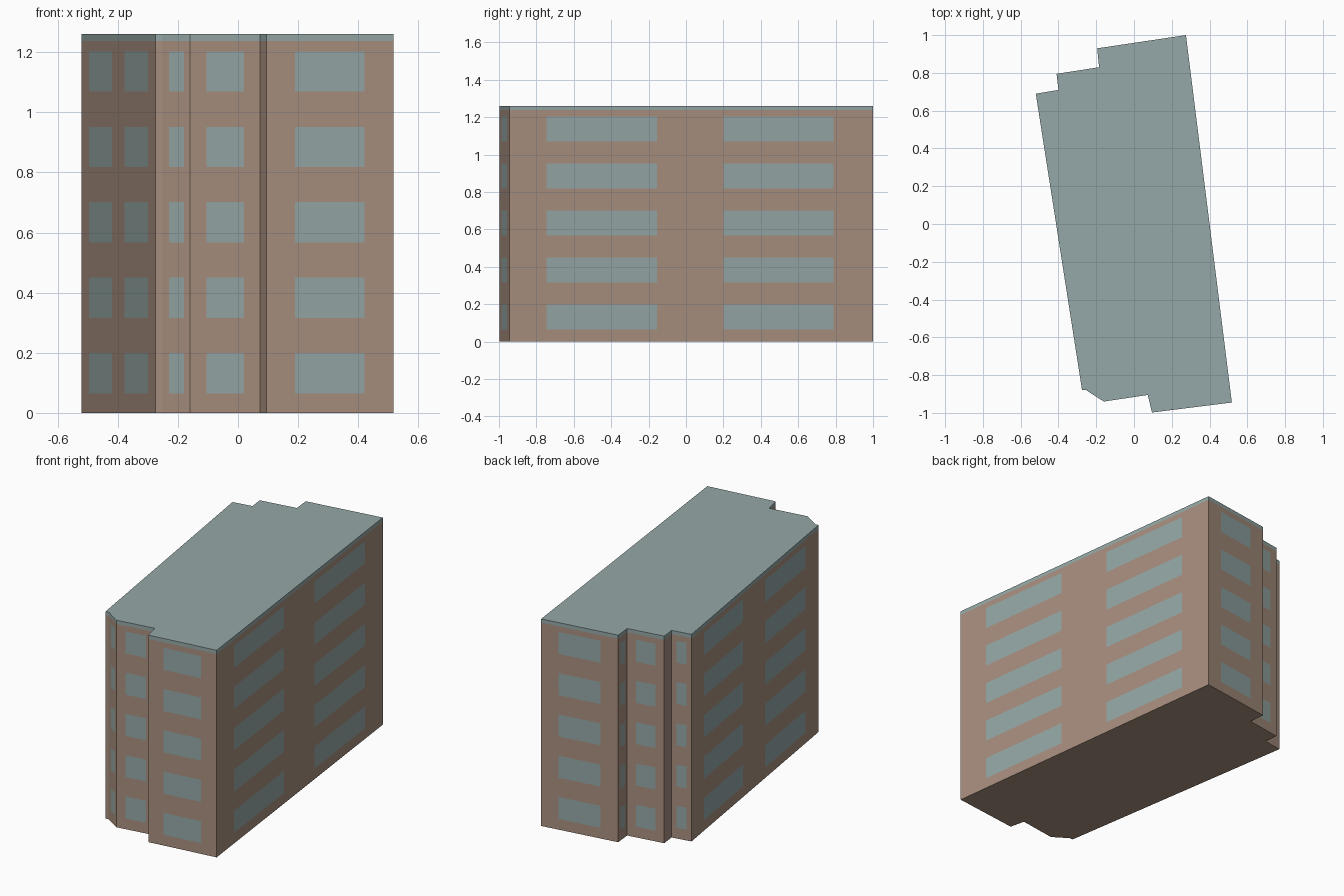
import bpy
import bmesh
from mathutils import Vector

cube = bpy.data.objects.get("Cube")
if cube:
    bpy.data.objects.remove(cube, do_unlink=True)


def make_material(name, colour):
    mat = bpy.data.materials.new(name)
    mat.use_nodes = True
    mat.diffuse_color = colour
    mat.node_tree.nodes["Principled BSDF"].inputs["Base Color"].default_value = colour
    return mat


WALL, GLASS = 0, 1
materials = [
    make_material("brown wall", (0.39, 0.275, 0.212, 1)),
    make_material("grey teal glass and roof", (0.30, 0.39, 0.385, 1)),
]

# Footprint corners, anticlockwise, each with the window spans of the wall after it
footprint = [
    ((-0.275, -0.88), []),
    ((-0.253, -0.88), [(0.25, 0.78)]),
    ((-0.16, -0.94), [(0.235, 0.77)]),
    ((0.073, -0.905), []),
    ((0.095, -0.998), [(0.225, 0.77)]),
    ((0.518, -0.945), [(0.103, 0.406), (0.589, 0.892)]),
    ((0.275, 1.0), [(0.225, 0.77)]),
    ((-0.195, 0.93), [(0.25, 0.75)]),
    ((-0.185, 0.83), [(0.235, 0.765)]),
    ((-0.41, 0.795), []),
    ((-0.40, 0.71), [(0.25, 0.75)]),
    ((-0.52, 0.69), [(0.10, 0.408), (0.58, 0.898)]),
]
HEIGHT, BAND = 1.26, 1.237
FLOORS, STOREY, SILL, LINTEL = 5, 0.251, 0.065, 0.199

# Horizontal cuts: odd strips are windows, the last strip is the roof edge
levels = [0.0]
for i in range(FLOORS):
    levels += [SILL + i * STOREY, LINTEL + i * STOREY]
levels += [BAND, HEIGHT]

bm = bmesh.new()


def add_wall(start, end, spans):
    a, b = Vector(start), Vector(end)
    cuts = [0.0] + [t for span in spans for t in span] + [1.0]
    grid = [[bm.verts.new((*a.lerp(b, t), z)) for t in cuts] for z in levels]
    for row in range(len(levels) - 1):
        for col in range(len(cuts) - 1):
            low, high = grid[row], grid[row + 1]
            face = bm.faces.new((low[col], low[col + 1], high[col + 1], high[col]))
            is_band = row == len(levels) - 2
            is_window = row % 2 == 1 and col % 2 == 1
            face.material_index = GLASS if is_band or is_window else WALL
    return grid[0][:-1], grid[-1][:-1]


# Walls with windows cut into the surface
base, top = [], []
for i, (corner, spans) in enumerate(footprint):
    following = footprint[(i + 1) % len(footprint)][0]
    low, high = add_wall(corner, following, spans)
    base += low
    top += high

# Flat roof and underside
bm.faces.new(top).material_index = GLASS
bm.faces.new(base[::-1]).material_index = WALL
bmesh.ops.remove_doubles(bm, verts=bm.verts, dist=0.0005)

mesh = bpy.data.meshes.new("apartment_block")
bm.to_mesh(mesh)
bm.free()
for mat in materials:
    mesh.materials.append(mat)
building = bpy.data.objects.new("apartment_block", mesh)
bpy.context.collection.objects.link(building)
